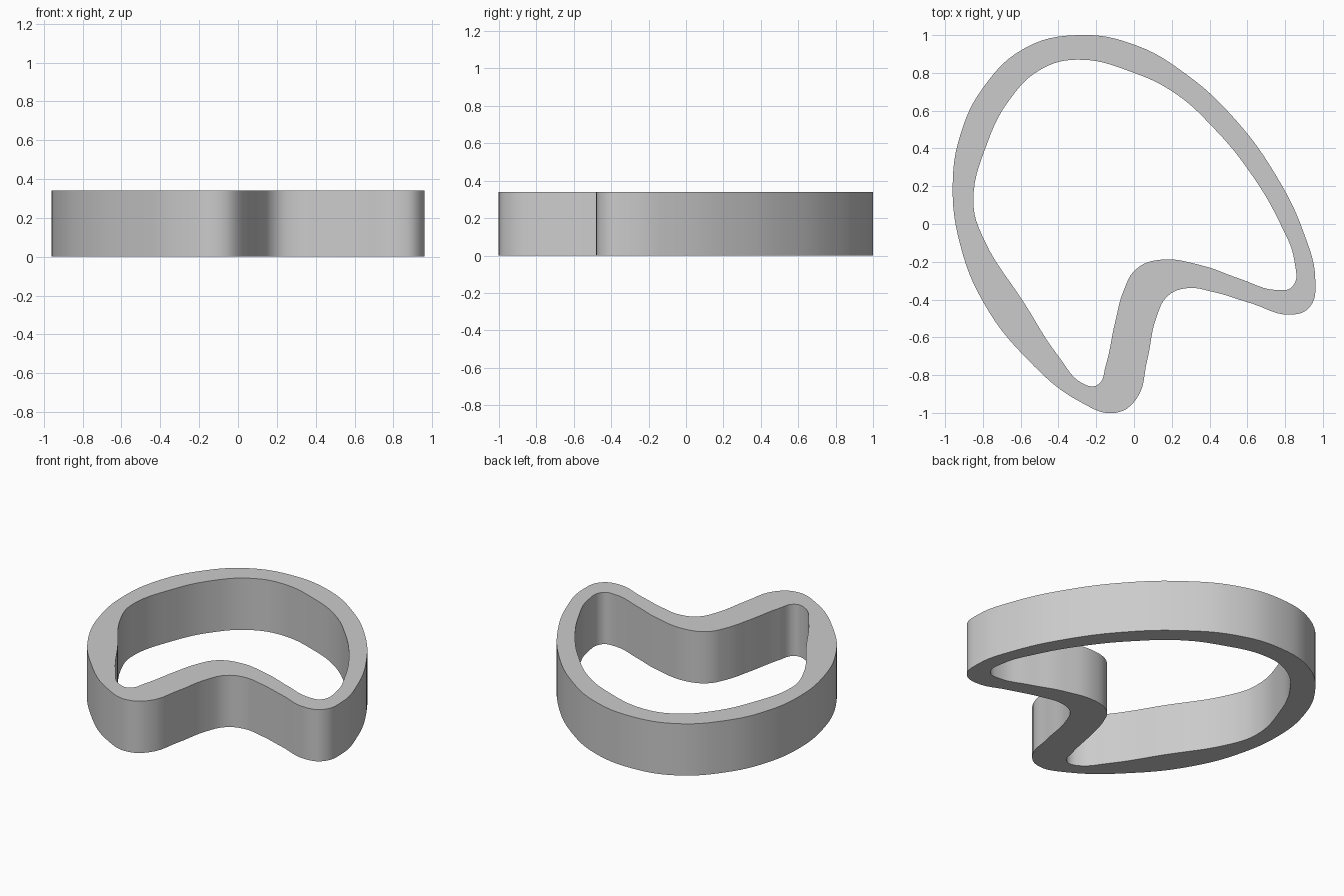
import bpy

HEIGHT = 0.34

# Remove the default object
default_cube = bpy.data.objects.get("Cube")
if default_cube:
    bpy.data.objects.remove(default_cube, do_unlink=True)

# Outlines in hundredths of a unit, clockwise from the back
OUTER = [(-30, 100), (0, 95), (28, 79), (53, 56), (75, 26), (90, -5),
         (96, -30), (93, -44), (83, -48), (62, -42), (42, -36), (28, -34),
         (18, -38), (12, -49), (7, -72), (1, -93), (-10, -100), (-27, -95),
         (-58, -70), (-80, -41), (-92, -11), (-96, 20), (-92, 47),
         (-80, 72), (-58, 93)]
INNER = [(-30, 87), (0, 80), (22, 69), (42, 51), (61, 28), (77, 1),
         (85, -20), (84, -33), (76, -35), (56, -29), (36, -22), (13, -19),
         (1, -24), (-5, -34), (-10, -52), (-15, -75), (-19, -85),
         (-26, -85), (-40, -70), (-58, -42), (-80, -7), (-85, 11),
         (-78, 42), (-65, 67), (-49, 82)]


def make_material(name, color):
    material = bpy.data.materials.new(name)
    material.use_nodes = True
    material.diffuse_color = color
    shader = material.node_tree.nodes["Principled BSDF"]
    shader.inputs["Base Color"].default_value = color
    return material


def add_closed_outline(curve, points):
    """Add one smooth closed loop through the points."""
    spline = curve.splines.new("BEZIER")
    spline.bezier_points.add(len(points) - 1)
    spline.use_cyclic_u = True
    for knot, (x, y) in zip(spline.bezier_points, points):
        knot.co = (x / 100, y / 100, 0)
        knot.handle_left_type = "AUTO"
        knot.handle_right_type = "AUTO"


# Ring wall: the inner outline becomes a hole in the extruded outer outline
curve = bpy.data.curves.new("ring_profile", "CURVE")
curve.dimensions = "2D"
curve.fill_mode = "BOTH"
curve.resolution_u = 6
curve.extrude = HEIGHT / 2
for outline in (OUTER, INNER):
    add_closed_outline(curve, outline)

ring = bpy.data.objects.new("cutter_ring", curve)
bpy.context.collection.objects.link(ring)
ring.location.z = HEIGHT / 2

# Turn the curve into a mesh with smooth walls and crisp rims
bpy.ops.object.select_all(action="DESELECT")
ring.select_set(True)
bpy.context.view_layer.objects.active = ring
bpy.ops.object.convert(target="MESH")
ring = bpy.context.object
bpy.ops.object.mode_set(mode="EDIT")
bpy.ops.mesh.select_all(action="SELECT")
bpy.ops.mesh.remove_doubles(threshold=0.0005)
bpy.ops.mesh.normals_make_consistent(inside=False)
bpy.ops.object.mode_set(mode="OBJECT")
bpy.ops.object.shade_smooth_by_angle()

# Plain grey finish
ring.data.materials.clear()
ring.data.materials.append(make_material("plain grey", (0.6, 0.6, 0.6, 1)))
